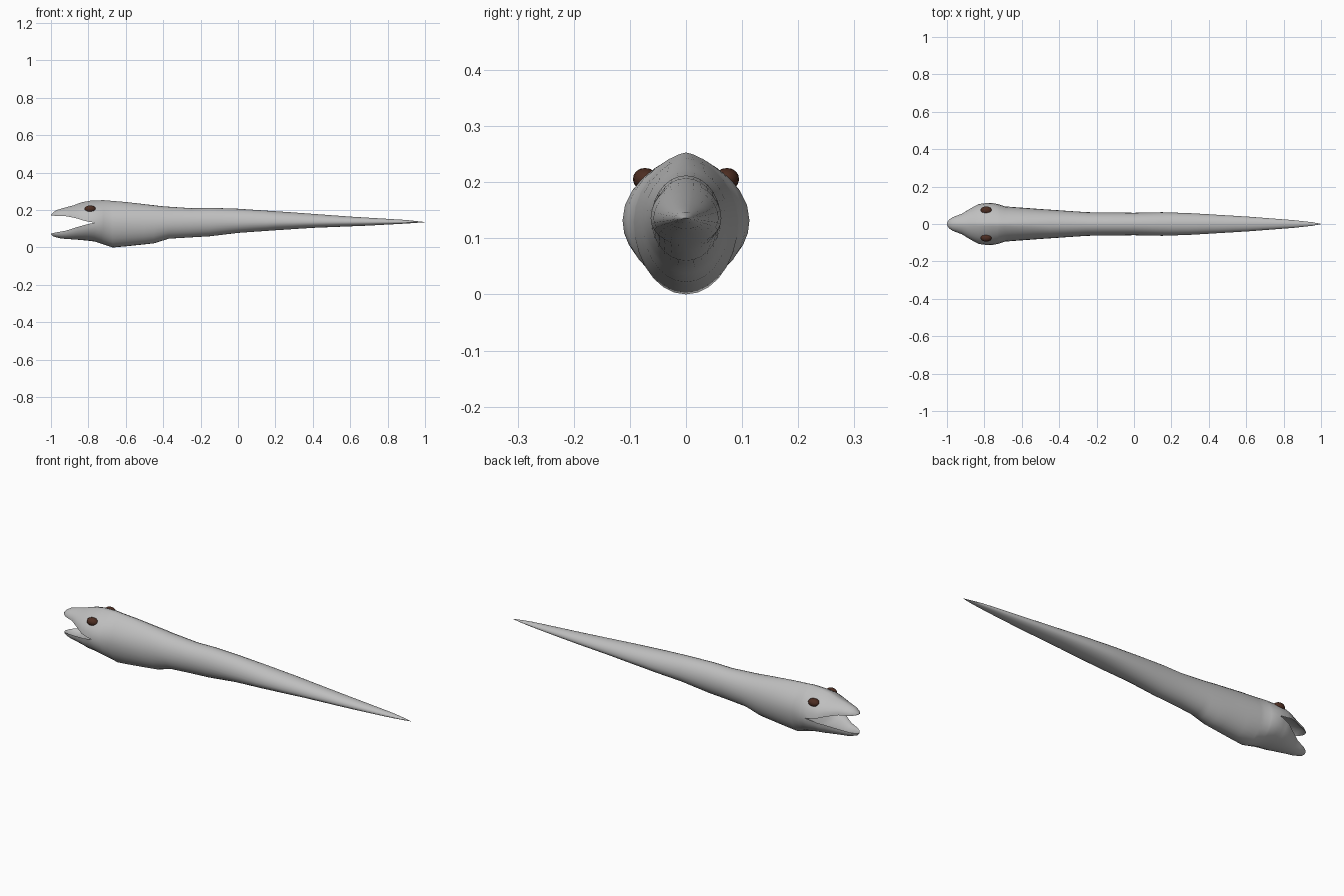
import bpy, bmesh, math

if "Cube" in bpy.data.objects:
    bpy.data.objects.remove(bpy.data.objects["Cube"])

SEG = 14       # segments in each half ring
CORNER = -0.765  # x of the mouth corner


def material(name, rgb):
    m = bpy.data.materials.new(name)
    m.diffuse_color = (*rgb, 1)
    m.use_nodes = True
    m.node_tree.nodes["Principled BSDF"].inputs["Base Color"].default_value = m.diffuse_color
    return m


grey = material("body grey", (0.52, 0.52, 0.52))
brown = material("eye brown", (0.075, 0.027, 0.016))

# Profile curves: (x, value)
TOP = [(-1, .176), (-.99, .186), (-.97, .2), (-.93, .212), (-.88, .225), (-.84, .241), (-.79, .25),
       (-.72, .253), (-.6, .243), (-.4, .22), (-.25, .21), (-.15, .212), (0, .207), (.3, .187),
       (.6, .165), (.9, .147), (1, .136)]
BOTTOM = [(-1, .07), (-.99, .06), (-.95, .048), (-.85, .041), (-.77, .033), (-.67, .0), (-.6, .006),
          (-.45, .022), (-.37, .047), (-.15, .06), (0, .078), (.2, .092), (.4, .105), (.7, .117),
          (.9, .128), (1, .135)]
WIDTH = [(-1, .006), (-.99, .022), (-.97, .036), (-.92, .055), (-.88, .08), (-.83, .107), (-.77, .114),
         (-.73, .107), (-.69, .094), (-.5, .08), (-.25, .063), (0, .06), (.15, .063), (.3, .058),
         (.6, .04), (.85, .021), (.95, .01), (1, .001)]
MIDDLE = [(-.765, .132), (-.5, .125), (-.2, .135), (1, .1355)]
UPPER_LIP = [(-1, .172), (-.97, .168), (-.92, .167), (-.87, .158), (-.82, .142), (-.765, .132)]
LOWER_LIP = [(-1, .074), (-.97, .081), (-.92, .09), (-.85, .112), (-.8, .126), (-.765, .132)]


def at(curve, x):
    if x <= curve[0][0]:
        return curve[0][1]
    for (x0, v0), (x1, v1) in zip(curve, curve[1:]):
        if x <= x1:
            return v0 + (v1 - v0) * (x - x0) / (x1 - x0)
    return curve[-1][1]


def arc(x, w, base, height, power=1.0):
    """Half ring from +y over (or under) to -y."""
    pts = []
    for i in range(SEG + 1):
        a = math.pi * i / SEG
        c = math.cos(a)
        pts.append((x, w * math.copysign(abs(c) ** power, c), base + height * math.sin(a)))
    return pts


def upper_arc(x, base):
    pinch = 1 + .5 * min(1, max(0, (-.45 - x) / .3))
    if x < CORNER:
        pinch = 1 + .5 * min(1, max(0, (x + 1) / .15))
    return arc(x, at(WIDTH, x), base, at(TOP, x) - base, pinch)


def lower_arc(x, base):
    w = at(WIDTH, x) * (1 - .12 * min(1, max(0, (CORNER - x) / .1)))
    return arc(x, w, base, at(BOTTOM, x) - base)


def inner_arc(outer, x, base, limit):
    """Hollow inside of a jaw, flat at the corner and at the tip."""
    ramp = min(1, (CORNER - x) / .06, (x + 1) / .04)
    pts = []
    for i, (px, py, pz) in enumerate(outer):
        s = math.sin(math.pi * i / SEG)
        pts.append((px, py, base + (limit - base) * .5 * max(0, ramp) * s))
    return pts


def loft(bm, rings, caps):
    rows = [[bm.verts.new(p) for p in r] for r in rings]
    n = len(rows[0])
    for a, b in zip(rows, rows[1:]):
        for i in range(n):
            j = (i + 1) % n
            bm.faces.new((a[i], a[j], b[j], b[i]))
    for c in caps:
        bm.faces.new(rows[c])


bm = bmesh.new()

# Trunk and tail
body_x = sorted({x for c in (TOP, BOTTOM, WIDTH) for x, _ in c if x > CORNER} | {CORNER, -.55, .45, .75})
trunk = []
for x in body_x:
    m = at(MIDDLE, x)
    trunk.append(upper_arc(x, m) + lower_arc(x, m)[::-1][1:-1])
loft(bm, trunk, [-1])

# Upper and lower jaws
jaw_x = [-1, -.99, -.97, -.945, -.92, -.9, -.88, -.855, -.83, -.81, -.79, CORNER]
for lip, half, edge in ((UPPER_LIP, upper_arc, TOP), (LOWER_LIP, lower_arc, BOTTOM)):
    rings = []
    for x in jaw_x:
        base = at(lip, x)
        outer = half(x, base)
        rings.append(outer + inner_arc(outer, x, base, at(edge, x))[::-1][1:-1])
    loft(bm, rings, [0])

# Weld the jaws to the trunk and drop the hidden mouth-corner seam
bmesh.ops.remove_doubles(bm, verts=bm.verts, dist=.0002)
bmesh.ops.recalc_face_normals(bm, faces=bm.faces)
mesh = bpy.data.meshes.new("eel_body")
bm.to_mesh(mesh)
bm.free()
body = bpy.data.objects.new("eel_body", mesh)
bpy.context.collection.objects.link(body)
mesh.materials.append(grey)
parts = [body]

# Eyes, bulging from the sides of the head
for side, name in ((1, "left_eye"), (-1, "right_eye")):
    bpy.ops.mesh.primitive_uv_sphere_add(segments=14, ring_count=8, radius=1,
                                         location=(-.79, side * .071, .204))
    eye = bpy.context.object
    eye.name = name
    eye.scale = (.031, .024, .021)
    eye.rotation_euler = (side * math.radians(20), 0, 0)
    eye.data.materials.append(brown)
    parts.append(eye)

for ob in parts:
    bpy.ops.object.select_all(action='DESELECT')
    ob.select_set(True)
    bpy.context.view_layer.objects.active = ob
    bpy.ops.object.shade_smooth_by_angle(angle=math.radians(35))
